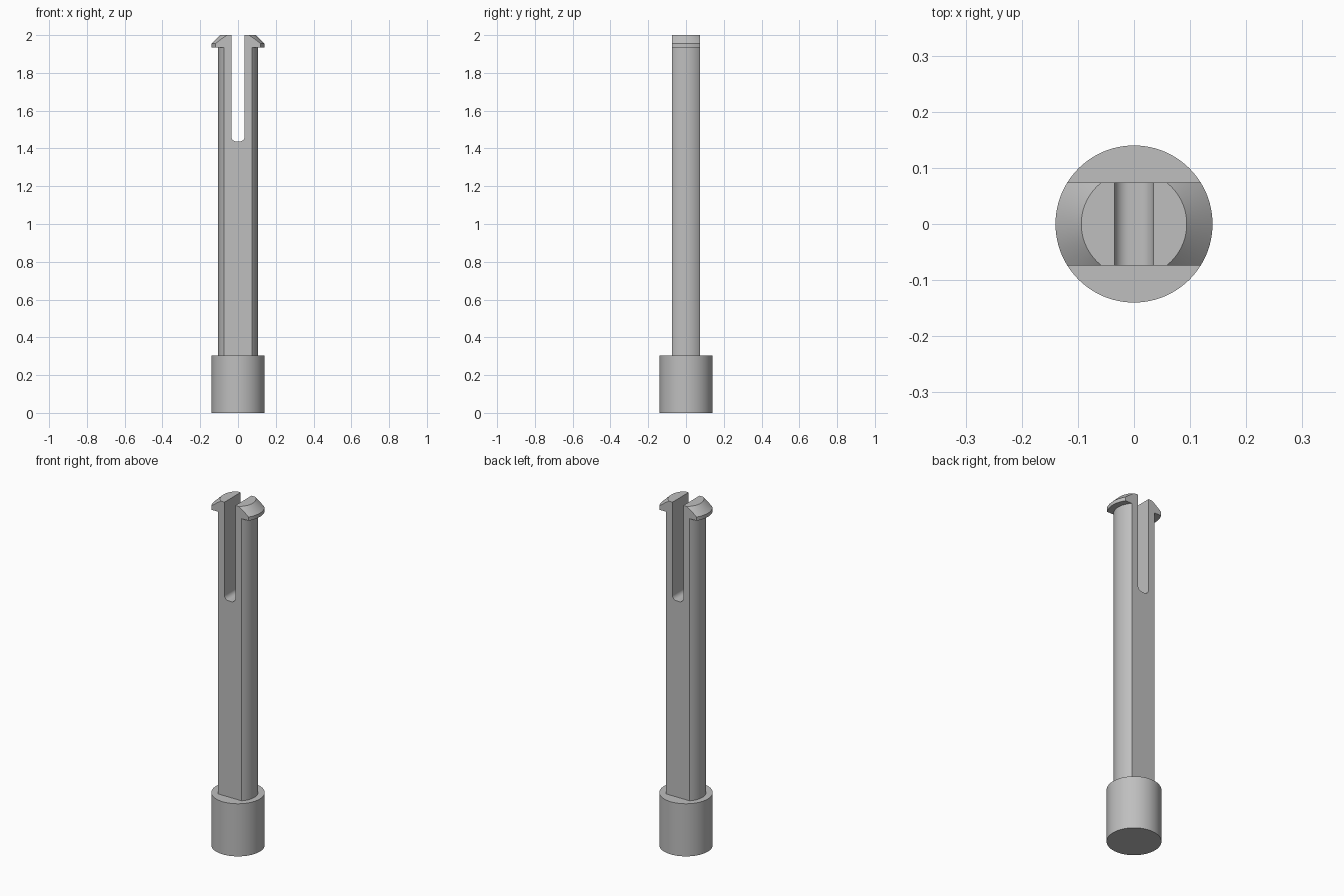
import bpy, bmesh
from math import cos, sin, pi, radians

cube = bpy.data.objects.get("Cube")
if cube:
    bpy.data.objects.remove(cube, do_unlink=True)

grey = bpy.data.materials.new("light grey plastic")
grey.use_nodes = True
colour = (0.52, 0.52, 0.52, 1)
grey.diffuse_color = colour
grey.node_tree.nodes["Principled BSDF"].inputs["Base Color"].default_value = colour

SIDES = 96


def make_object(name, bm):
    bmesh.ops.recalc_face_normals(bm, faces=bm.faces[:])
    mesh = bpy.data.meshes.new(name)
    bm.to_mesh(mesh)
    bm.free()
    mesh.materials.append(grey)
    obj = bpy.data.objects.new(name, mesh)
    bpy.context.collection.objects.link(obj)
    return obj


def turned(name, profile):
    """Closed solid turned about z from (radius, height) pairs."""
    bm = bmesh.new()
    rings = [[bm.verts.new((r * cos(2 * pi * i / SIDES), r * sin(2 * pi * i / SIDES), z))
              for i in range(SIDES)] for r, z in profile]
    for low, high in zip(rings, rings[1:]):
        for i in range(SIDES):
            j = (i + 1) % SIDES
            bm.faces.new((low[i], low[j], high[j], high[i]))
    bm.faces.new(rings[0])
    bm.faces.new(rings[-1])
    return make_object(name, bm)


def prism(name, outline, half_depth):
    """Outline in the xz plane, extruded both ways along y."""
    bm = bmesh.new()
    face = bm.faces.new([bm.verts.new((x, -half_depth, z)) for x, z in outline])
    out = bmesh.ops.extrude_face_region(bm, geom=[face])
    moved = [v for v in out["geom"] if isinstance(v, bmesh.types.BMVert)]
    bmesh.ops.translate(bm, verts=moved, vec=(0, 2 * half_depth, 0))
    return make_object(name, bm)


def carve(obj, cutter, operation):
    mod = obj.modifiers.new(cutter.name, "BOOLEAN")
    mod.object, mod.operation, mod.solver = cutter, operation, "EXACT"
    bpy.context.view_layer.objects.active = obj
    bpy.ops.object.modifier_apply(modifier=mod.name)
    bpy.data.objects.remove(cutter, do_unlink=True)


def smooth(obj):
    bpy.ops.object.select_all(action="DESELECT")
    obj.select_set(True)
    bpy.context.view_layer.objects.active = obj
    bpy.ops.object.shade_smooth_by_angle(angle=radians(25))


# Round base
base = turned("base", [(0.14, 0), (0.14, 0.304)])

# Shaft with a flared snap head
shaft = turned("split_shaft", [(0.105, 0.304), (0.105, 1.934), (0.14, 1.934),
                               (0.14, 1.955), (0.094, 2.0)])

# Flat front and back
slab = prism("flat_sides", [(-0.3, 0.2), (0.3, 0.2), (0.3, 2.2), (-0.3, 2.2)], 0.074)
carve(shaft, slab, "INTERSECT")

# Slot with rounded bottom corners
half, bottom, radius = 0.035, 1.437, 0.026
corner = [(half - radius + radius * sin(a), bottom + radius - radius * cos(a))
          for a in [pi / 2 * i / 10 for i in range(11)]]
right_side = corner + [(half, 2.2)]
slot = prism("slot", right_side + [(-x, z) for x, z in reversed(right_side)], 0.3)
carve(shaft, slot, "DIFFERENCE")

for part in (base, shaft):
    smooth(part)
